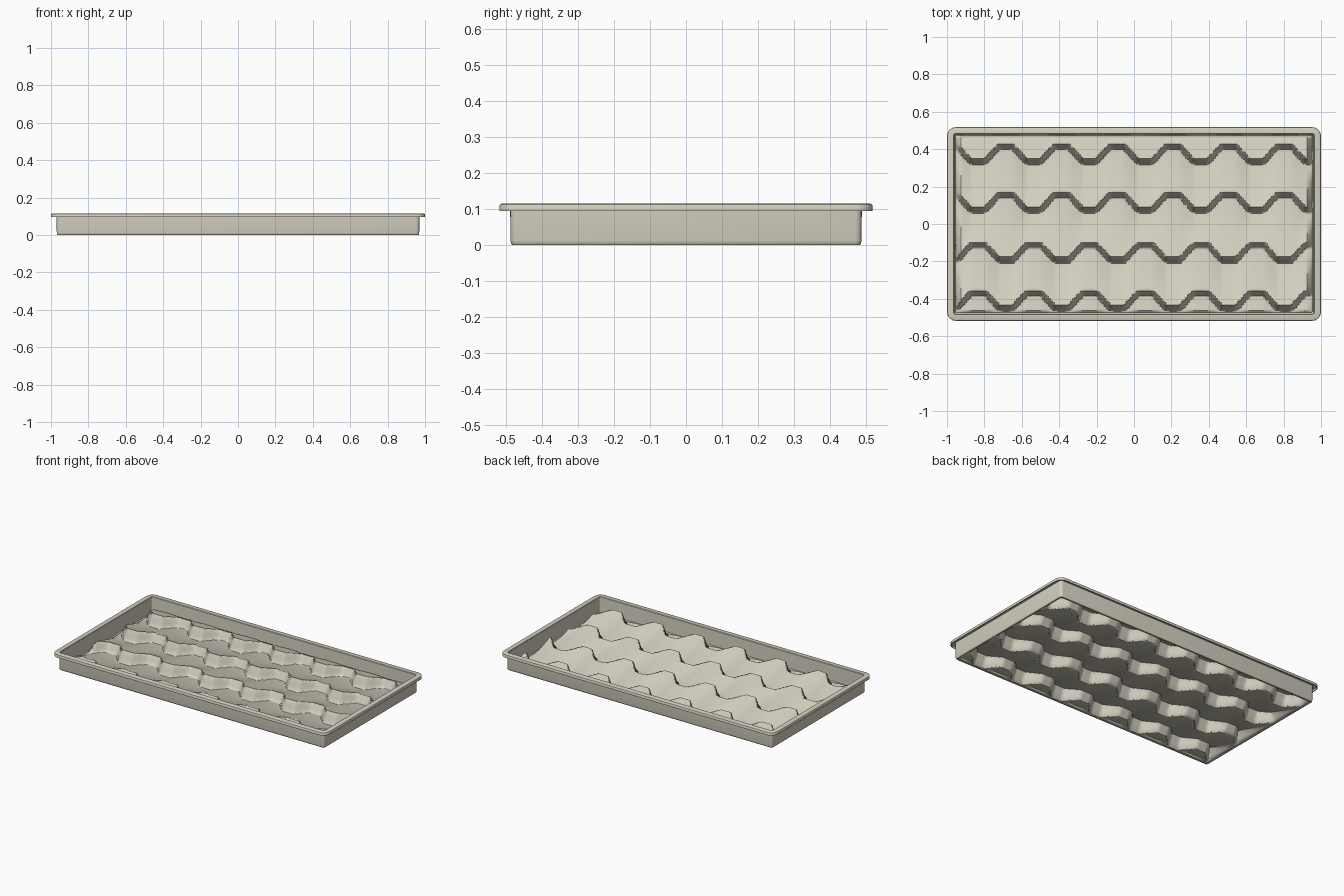
import bpy, bmesh, math

if "Cube" in bpy.data.objects:
    bpy.data.objects.remove(bpy.data.objects["Cube"])

mat = bpy.data.materials.new("warm_stone")
mat.diffuse_color = (0.66, 0.63, 0.53, 1)
mat.use_nodes = True
mat.node_tree.nodes["Principled BSDF"].inputs["Base Color"].default_value = mat.diffuse_color


def finish(bm, name, angle):
    bmesh.ops.recalc_face_normals(bm, faces=bm.faces)
    me = bpy.data.meshes.new(name)
    bm.to_mesh(me)
    bm.free()
    ob = bpy.data.objects.new(name, me)
    bpy.context.collection.objects.link(ob)
    me.materials.append(mat)
    bpy.ops.object.select_all(action='DESELECT')
    ob.select_set(True)
    bpy.context.view_layer.objects.active = ob
    bpy.ops.object.shade_smooth_by_angle(angle=math.radians(angle))
    return ob


# Tray wall and folded rim: closed section (outward offset, height) swept round a rectangle
HX, HY = 0.97, 0.488
section = [(-0.016, 0.0), (-0.006, 0.0), (-0.003, 0.003), (-0.001, 0.012),
           (0.0, 0.108), (0.024, 0.108), (0.024, 0.095), (0.030, 0.095),
           (0.030, 0.109), (0.028, 0.113), (0.024, 0.115), (-0.004, 0.115),
           (-0.007, 0.112), (-0.009, 0.012), (-0.016, 0.006)]


def ring(off, z, steps=4):
    r = 0.018 + off
    pts = []
    for k, (sx, sy) in enumerate([(1, 1), (-1, 1), (-1, -1), (1, -1)]):
        for s in range(steps + 1):
            a = math.pi / 2 * (k + s / steps)
            pts.append((sx * (HX - 0.018) + r * math.cos(a),
                        sy * (HY - 0.018) + r * math.sin(a), z))
    return pts


bm = bmesh.new()
rings = [[bm.verts.new(p) for p in ring(*s)] for s in section]
n = len(rings[0])
for i in range(len(rings)):
    a, b = rings[i], rings[(i + 1) % len(rings)]
    for j in range(n):
        k = (j + 1) % n
        bm.faces.new((a[j], a[k], b[k], b[j]))
finish(bm, "tray_wall", 35)

# Floor of overlapping shingles: sawtooth ramps between wavy step lines
PERIOD, STEP = 0.298, 0.03
lines = [(0.62, 0.06), (0.358, -0.09), (0.100, -0.09),
         (-0.168, 0.06), (-0.425, 0.06), (-0.69, -0.09)]


def wave(x, peak):
    c = 1.35 * math.cos(2 * math.pi * (x - peak) / PERIOD)
    return max(-1, min(1, c))


def floor_height(x, y):
    z = 0.0
    for (y0, p0), (y1, p1) in zip(lines, lines[1:]):
        w1 = wave(x, p1)
        top = y0 + 0.04 * wave(x, p0)
        low = y1 + 0.04 * w1
        if low <= y < top:
            h = 0.064 - 0.010 * w1
            ramp = (top - y) / (top - low - STEP)
            drop = (y - low) / STEP
            z = h * min(ramp ** 1.2, drop)
            break
    # settle to the bottom edge beside the walls
    edge = min((0.957 - abs(x)) / 0.03, (0.476 - abs(y)) / 0.015, 1)
    return 0.006 + z * max(0, edge)


NX, NY = 180, 136
FX, FY = 0.957, 0.476
bm = bmesh.new()
grid = []
for j in range(NY + 1):
    y = -FY + 2 * FY * j / NY
    row = []
    for i in range(NX + 1):
        x = -FX + 2 * FX * i / NX
        row.append(bm.verts.new((x, y, floor_height(x, y))))
    grid.append(row)
for j in range(NY):
    for i in range(NX):
        bm.faces.new((grid[j][i], grid[j][i + 1], grid[j + 1][i + 1], grid[j + 1][i]))
bm.normal_update()
if sum(f.normal.z for f in bm.faces) < 0:
    bmesh.ops.reverse_faces(bm, faces=bm.faces)
floor = finish(bm, "shingle_floor", 40)

# Thin moulded sheet
mod = floor.modifiers.new("sheet", 'SOLIDIFY')
mod.thickness = 0.005
mod.offset = -1
